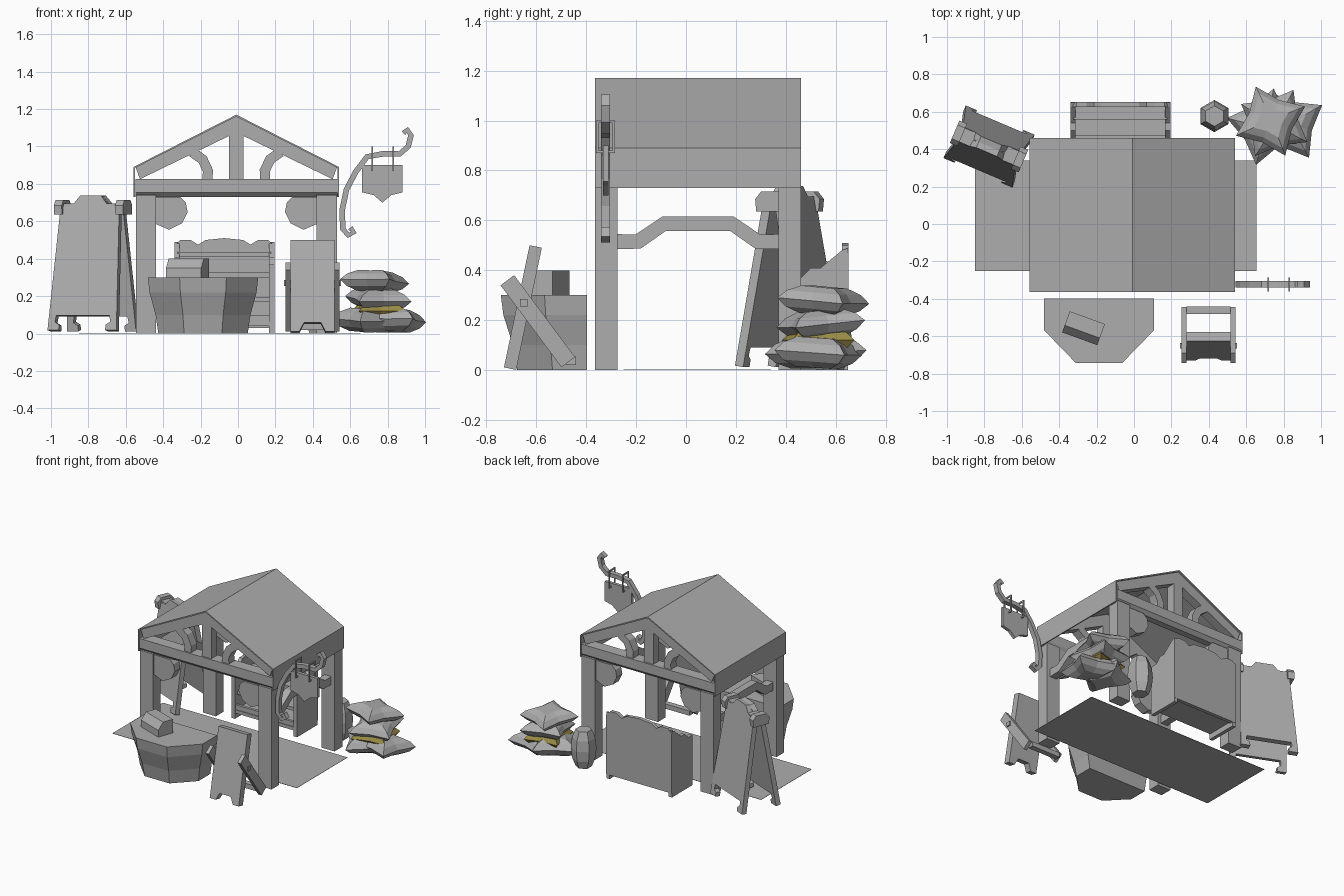
import bpy
import bmesh
from math import sin, cos, pi, radians
from mathutils import Matrix, Vector

if "Cube" in bpy.data.objects:
    bpy.data.objects.remove(bpy.data.objects["Cube"], do_unlink=True)


def material(name, color):
    mat = bpy.data.materials.new(name)
    mat.use_nodes = True
    mat.diffuse_color = color
    mat.node_tree.nodes["Principled BSDF"].inputs["Base Color"].default_value = color
    return mat


GREY = material("plain grey", (.42, .42, .42, 1))
OLIVE = material("dark olive", (.32, .26, .06, 1))


def finish(name, bm, matrix=None, mat=GREY):
    bmesh.ops.recalc_face_normals(bm, faces=bm.faces)
    mesh = bpy.data.meshes.new(name)
    bm.to_mesh(mesh)
    bm.free()
    mesh.materials.append(mat)
    obj = bpy.data.objects.new(name, mesh)
    bpy.context.scene.collection.objects.link(obj)
    if matrix is not None:
        obj.matrix_world = matrix
    return obj


def prism(name, outline, axis, low, high, matrix=None):
    """Extrude a flat outline along one axis."""
    place = {"x": lambda a, b, d: (d, a, b),
             "y": lambda a, b, d: (a, d, b),
             "z": lambda a, b, d: (a, b, d)}[axis]
    bm = bmesh.new()
    face = bm.faces.new([bm.verts.new(place(a, b, low)) for a, b in outline])
    result = bmesh.ops.extrude_face_region(bm, geom=[face], use_keep_orig=True)
    moved = [v for v in result["geom"] if isinstance(v, bmesh.types.BMVert)]
    bmesh.ops.translate(bm, verts=moved, vec=place(0, 0, high - low))
    return finish(name, bm, matrix)


def box(name, x, y, z, matrix=None):
    outline = [(x[0], y[0]), (x[1], y[0]), (x[1], y[1]), (x[0], y[1])]
    return prism(name, outline, "z", z[0], z[1], matrix)


def strip(points, width):
    """Outline of a bar of constant width that follows a path."""
    path = [Vector(p) for p in points]
    left, right = [], []
    for i, p in enumerate(path):
        t = (path[min(i + 1, len(path) - 1)] - path[max(i - 1, 0)]).normalized()
        n = Vector((-t.y, t.x)) * width / 2
        left.append(tuple(p + n))
        right.append(tuple(p - n))
    return left + right[::-1]


def loft(name, rings, matrix=None, mat=GREY):
    """Join rings of points, and close both ends."""
    bm = bmesh.new()
    loops = [[bm.verts.new(p) for p in ring] for ring in rings]
    count = len(loops[0])
    for a, b in zip(loops, loops[1:]):
        for i in range(count):
            j = (i + 1) % count
            bm.faces.new((a[i], a[j], b[j], b[i]))
    bm.faces.new(loops[0])
    bm.faces.new(loops[-1])
    return finish(name, bm, matrix, mat)


def flip(outline, s):
    return [(s * a, b) for a, b in outline]


def at(x, y, z, turn=0):
    return Matrix.Translation((x, y, z)) @ Matrix.Rotation(radians(turn), 4, "Z")


# Ground cloth
box("ground_cloth", (-.85, .655), (-.25, .34), (0, .002))

# Roof sheet with upright eaves
hall = at(-.009, .048, 0)
roof = [(-.55, .73), (-.55, .89), (0, 1.17), (.55, .89), (.55, .73)]
inner = [(.542, .73), (.542, .885), (0, 1.16), (-.542, .885), (-.542, .73)]
prism("roof", roof + inner, "y", -.412, .412, hall)

# Posts, trusses and brackets, repeated at both ends
rafter = [(-.54, .893), (0, 1.168), (.54, .893), (.515, .825), (0, 1.075), (-.515, .825)]
brace = strip([(.155, .81), (.152, .87), (.18, .93), (.235, .97)], .055)
bracket = [(.43, .73), (.3, .73), (.27, .7), (.26, .65), (.29, .59), (.36, .555), (.43, .585)]
beam = [(.412, .755), (.412, .825), (.325, .825), (.325, .755), (.34, .73), (.387, .73)]
for end, s in (("front", -1), ("back", 1)):
    near, far = sorted((s * .335, s * .4))
    prism(end + "_rafters", rafter, "y", near, far, hall)
    prism(end + "_tie_beam", flip(beam, s), "x", -.54, .54, hall)
    box(end + "_king_post", (-.038, .038), (near, far), (.81, 1.1), hall)
    for side, m in (("right", -1), ("left", 1)):
        label = end + "_" + side
        box(label + "_post", sorted((m * .43, m * .537)), sorted((s * .322, s * .412)),
            (0, .74), hall)
        prism(label + "_brace", flip(brace, m), "y", near, far, hall)
        prism(label + "_bracket", flip(bracket, m), "y", near, far, hall)

# Arched side rails
rail = strip([(-.33, .515), (-.24, .515), (-.135, .587), (.135, .587), (.24, .515), (.33, .515)], .06)
for side, m in (("right", -1), ("left", 1)):
    prism(side + "_rail", rail, "x", *sorted((m * .455, m * .51)), hall)

# Faceted counter that narrows downward
counter = [(-.295, 0), (.295, 0), (.295, -.17), (.125, -.345), (-.125, -.345), (-.295, -.17)]
levels = [(0, .81), (.1, .86), (.22, .97), (.3, 1)]
loft("counter", [[(x * k, y * k, z) for x, y in counter] for z, k in levels], at(-.187, -.397, 0))

# Sloping desk box on the counter
wedge = [(-.06, 0), (.06, 0), (.06, .1), (-.02, .1), (-.06, .05)]
prism("desk_box", wedge, "x", -.1, .1, at(-.27, -.557, .3, -20))

# Small folding board in front
board = [(-.118, 0), (-.07, 0), (-.045, .05), (.045, .05), (.07, 0), (.118, 0), (.118, .5), (-.118, .5)]
lean = at(.398, -.705, .006) @ Matrix.Rotation(-.207, 4, "X")
prism("small_board", board, "y", -.025, .025, lean)
leg = strip([(-.716, .36), (-.472, .032)], .068)
for side, x in (("right", .255), ("left", .515)):
    prism("small_board_" + side + "_leg", leg, "x", x, x + .027)
box("small_board_crossbar", (.28, .516), (-.48, -.44), (.02, .055))
box("small_board_pivot", (.245, .552), (-.665, -.635), (.255, .285))

# Barrel
staves = [(0, .055), (.06, .078), (.135, .086), (.21, .078), (.27, .055)]
loft("barrel", [[(r * sin(i * pi / 3), r * cos(i * pi / 3), z) for i in range(6)]
                for z, r in staves], at(.43, .577, 0))

# Open shelf cabinet at the back
crest = [(0, .51), (.1, .5), (.14, .475), (.18, .5), (.235, .5), (.267, .47)]
back = crest + [(.267, .03), (-.267, .03)] + flip(crest[:0:-1], -1)
cabinet = at(-.073, 0, 0)
prism("cabinet_back", back, "y", .625, .652, cabinet)
cheek = [(.41, 0), (.65, 0), (.65, .49), (.625, .48), (.54, .41), (.5, .41), (.46, .37), (.41, .37)]
for side, x in (("right", -.267), ("left", .24)):
    prism("cabinet_" + side + "_side", cheek, "x", x, x + .027, cabinet)
for name, y, z in (("bottom", .415, .04), ("middle", .44, .17), ("upper", .47, .3), ("top", .56, .41)):
    box("cabinet_" + name + "_shelf", (-.25, .25), (y, .64), (z, z + .025), cabinet)
box("cabinet_front_rail", (-.25, .25), (.42, .44), (.04, .1), cabinet)

# Tall double board with a crowned top
foot = [(.06, .73), (.1, .68), (.17, .67), (.2, 0), (.135, 0), (.135, .03), (.16, .045), (.155, .08)]
panel = foot + flip(foot[::-1], -1)
stand = at(-.775, .415, .015, -23)
for name, turn in (("front", 0), ("back", pi)):
    tilt = stand @ Matrix.Rotation(turn, 4, "Z") @ Matrix.Translation((0, -.135, 0))
    prism("tall_board_" + name, panel, "y", -.018, .018, tilt @ Matrix.Rotation(-.165, 4, "X"))
cap = [(-.06, .62), (.06, .62), (.065, .67), (.04, .7), (-.04, .7), (-.065, .67)]
for side, x in (("right", -.2), ("left", .155)):
    prism("tall_board_" + side + "_cap", cap, "x", x, x + .045, stand)
box("tall_board_ridge", (-.16, .16), (-.04, .04), (.64, .68), stand)

# Scrolled sign arm, hangers and hanging sign
scroll = [(.6, .565), (.62, .54), (.59, .525), (.56, .56), (.557, .66), (.58, .77), (.63, .865),
          (.69, .945), (.77, .96), (.865, .96), (.91, 1), (.925, 1.06), (.905, 1.09), (.885, 1.07)]
prism("sign_arm", strip(scroll, .03), "y", -.34, -.305)
sign = [(.663, .9), (.88, .9), (.88, .755), (.82, .74), (.772, .7), (.725, .74), (.663, .755)]
prism("hanging_sign", sign, "y", -.333, -.31)
for name, x in (("inner", .715), ("outer", .825)):
    for part, y, z in (("front", (-.36, -.35), (.87, 1)), ("back", (-.295, -.285), (.87, 1)),
                       ("top", (-.36, -.285), (.99, 1)), ("bottom", (-.36, -.285), (.87, .88))):
        box("sign_hanger_" + name + "_" + part, (x, x + .008), y, z)


# Heap of pillow-shaped sacks
def sack(name, size, height, place, mat=GREY):
    square = [(1, 1), (0, .86), (-1, 1), (-.86, 0), (-1, -1), (0, -.86), (1, -1), (.86, 0)]
    layers = [(-1, .5), (-.6, .8), (0, 1), (.6, .8), (1, .5)]
    rings = [[(x * k * size, y * k * size, z * height) for x, y in square] for z, k in layers]
    loft(name, rings, place, mat)


def tip(angle):
    return Matrix.Rotation(radians(angle), 4, "X")


sack("lower_right_sack", .148, .062, at(.7, .52, .072, 32) @ tip(3))
sack("lower_left_sack", .145, .06, at(.83, .53, .07, -14) @ tip(-4))
sack("core_sack", .125, .05, at(.75, .53, .12, 10), OLIVE)
sack("middle_sack", .145, .055, at(.75, .54, .185, 15) @ tip(6))
sack("top_sack", .142, .055, at(.73, .55, .278, -22) @ tip(-5))
